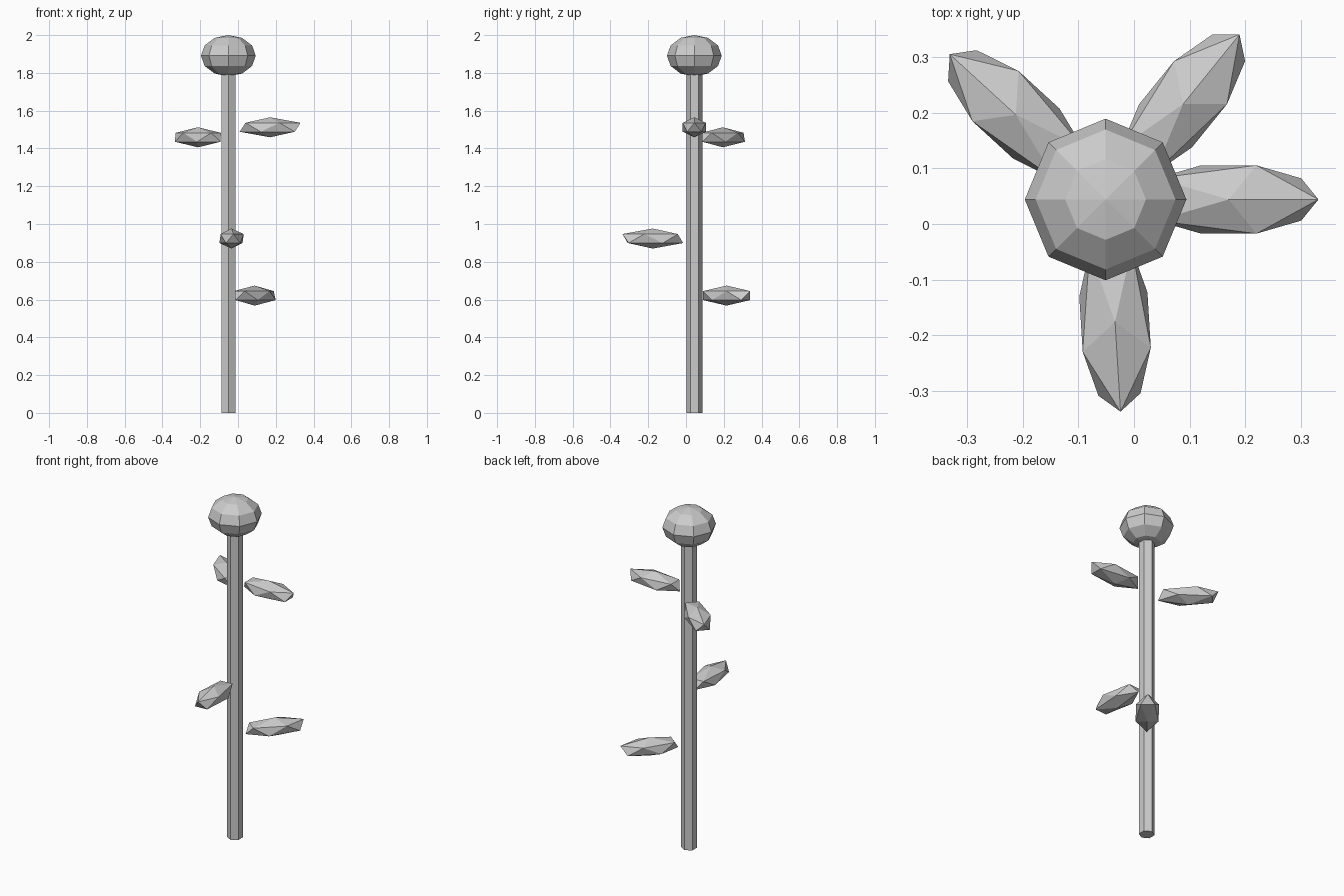
import bpy
import math

if "Cube" in bpy.data.objects:
    bpy.data.objects.remove(bpy.data.objects["Cube"], do_unlink=True)

# One plain grey for the whole plant
grey = bpy.data.materials.new("plain_grey")
grey.use_nodes = True
colour = (0.6, 0.6, 0.6, 1)
grey.diffuse_color = colour
grey.node_tree.nodes["Principled BSDF"].inputs["Base Color"].default_value = colour

AXIS_X, AXIS_Y = -0.051, 0.044


def finish(name):
    """Name the newest primitive and give it its flat grey material."""
    obj = bpy.context.object
    obj.name = name
    obj.data.materials.append(grey)
    return obj


# Six-sided stem
stem_height = 1.85
bpy.ops.mesh.primitive_cylinder_add(vertices=6, radius=0.0425, depth=stem_height,
                                    location=(AXIS_X, AXIS_Y, stem_height / 2))
finish("stem")

# Squashed faceted flower head
bpy.ops.mesh.primitive_uv_sphere_add(segments=8, ring_count=6, radius=1,
                                     location=(AXIS_X, AXIS_Y, 1.891))
finish("flower_head").scale = (0.145, 0.145, 0.109)

# Leaves: centre and direction around the stem
leaves = {
    "leaf_left": ((0.170, 0.044, 1.512), 0),
    "leaf_front": ((-0.034, -0.176, 0.923), -86.5),
    "leaf_back_left": ((0.088, 0.215, 0.621), 51),
    "leaf_back_right": ((-0.212, 0.196, 1.459), 137.5),
}
for name, (centre, angle) in leaves.items():
    bpy.ops.mesh.primitive_ico_sphere_add(subdivisions=1, radius=1, location=centre,
                                          rotation=(0, 0, math.radians(angle)))
    finish(name).scale = (0.18, 0.072, 0.053)
